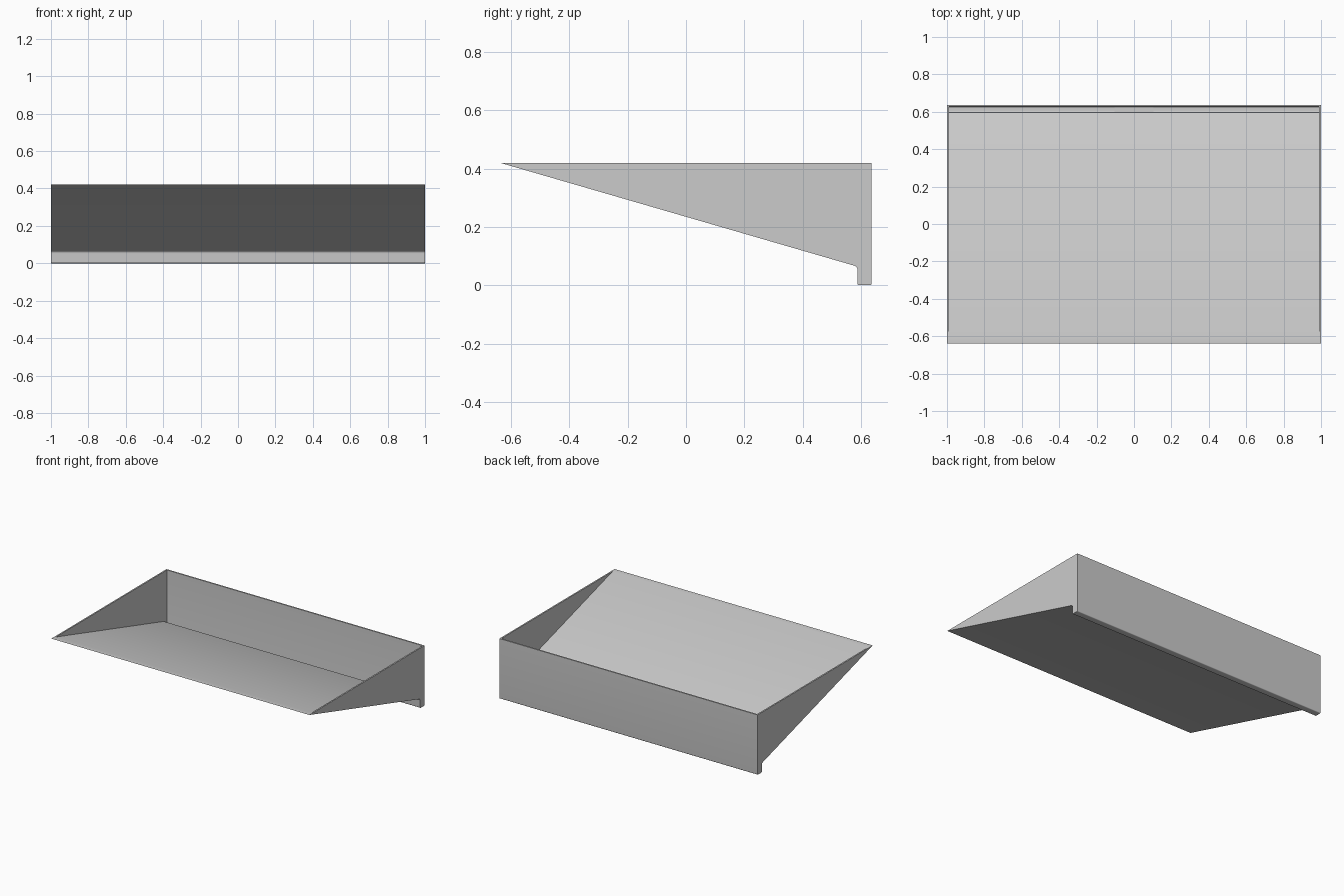
import bpy, bmesh
from mathutils import Vector

if "Cube" in bpy.data.objects:
    bpy.data.objects.remove(bpy.data.objects["Cube"])

HALF_X, TOP, T = 1.0, 0.42, 0.01


def fillet(points, steps=5):
    """Round the corners of a (y, z, radius) profile."""
    out = []
    n = len(points)
    for i, (y, z, r) in enumerate(points):
        p = Vector((y, z))
        if r == 0:
            out.append(p)
            continue
        a = p + (Vector(points[i - 1][:2]) - p).normalized() * r
        b = p + (Vector(points[(i + 1) % n][:2]) - p).normalized() * r
        for k in range(steps + 1):
            t = k / steps
            out.append(a * (1 - t) ** 2 + p * 2 * t * (1 - t) + b * t * t)
    return out


def prism(name, points, half_x):
    """Extrude a side profile along x."""
    bm = bmesh.new()
    face = bm.faces.new([bm.verts.new((-half_x, p.x, p.y)) for p in fillet(points)])
    ext = bmesh.ops.extrude_face_region(bm, geom=[face])
    moved = [v for v in ext["geom"] if isinstance(v, bmesh.types.BMVert)]
    bmesh.ops.translate(bm, verts=moved, vec=(2 * half_x, 0, 0))
    bmesh.ops.recalc_face_normals(bm, faces=bm.faces)
    mesh = bpy.data.meshes.new(name)
    bm.to_mesh(mesh)
    bm.free()
    obj = bpy.data.objects.new(name, mesh)
    bpy.context.collection.objects.link(obj)
    return obj


def cut(target, cutter):
    mod = target.modifiers.new("cut", "BOOLEAN")
    mod.operation = "DIFFERENCE"
    mod.solver = "EXACT"
    mod.object = cutter
    bpy.context.view_layer.objects.active = target
    bpy.ops.object.modifier_apply(modifier=mod.name)
    bpy.data.objects.remove(cutter)


# Wedge tray with a hanging gutter lip at the back
front, lip, back = -0.638, 0.588, 0.637
slope = (0.064 - TOP) / (lip - front)
tray = prism("wedge_tray", [
    (front, TOP, 0), (lip, 0.064, 0.012), (lip, 0, 0.007),
    (back, 0, 0.007), (back, TOP, 0)], HALF_X)

# Inner hollow, open at the top and running down into the gutter
rise = T * (1 + slope ** 2) ** 0.5


def floor_z(y):
    return TOP + slope * (y - front) + rise


hollow = prism("hollow_cutter", [
    (front - 0.2, floor_z(front - 0.2), 0), (lip + T, floor_z(lip + T), 0.006),
    (lip + T, T, 0.004), (back - T, T, 0.004), (back - T, floor_z(front - 0.2), 0)],
    HALF_X - T)
cut(tray, hollow)

# Shallow recess in the middle of the gutter floor
recess = prism("recess_cutter", [
    (lip + T + 0.002, 0.006, 0), (back - T - 0.002, 0.006, 0),
    (back - T - 0.002, 0.03, 0), (lip + T + 0.002, 0.03, 0)], 0.105)
cut(tray, recess)

# Smooth the small fillets, keep the edges sharp
bpy.ops.object.select_all(action="DESELECT")
tray.select_set(True)
bpy.context.view_layer.objects.active = tray
bpy.ops.object.shade_smooth_by_angle(angle=0.5)
